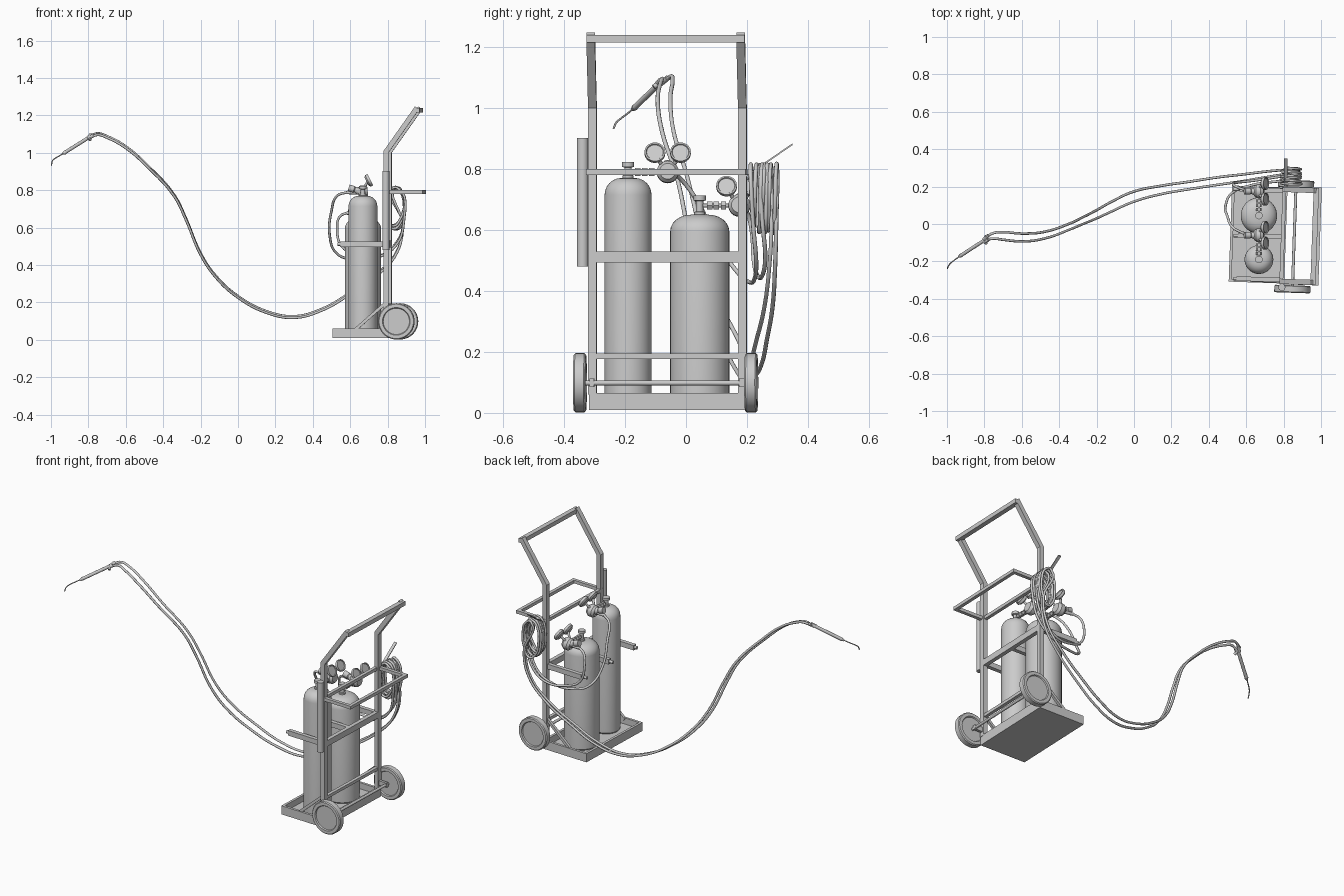
import bpy, bmesh, math
from mathutils import Vector, Matrix

if "Cube" in bpy.data.objects:
    bpy.data.objects.remove(bpy.data.objects["Cube"])

# slight turn of the whole trolley about its uprights
PIVOT = Matrix.Translation((0.8, -0.06, 0))
TURN = PIVOT @ Matrix.Rotation(math.radians(-2), 4, 'Z') @ PIVOT.inverted()


def make(name, bm, smooth=False, turn=False):
    bmesh.ops.recalc_face_normals(bm, faces=bm.faces)
    if turn:
        bm.transform(TURN)
    me = bpy.data.meshes.new(name)
    bm.to_mesh(me)
    bm.free()
    ob = bpy.data.objects.new(name, me)
    bpy.context.collection.objects.link(ob)
    if smooth:
        bpy.ops.object.select_all(action='DESELECT')
        ob.select_set(True)
        bpy.context.view_layer.objects.active = ob
        bpy.ops.object.shade_smooth_by_angle(angle=math.radians(35))
    return ob


def box(name, x0, x1, y0, y1, z0, z1):
    bm = bmesh.new()
    bmesh.ops.create_cube(bm, size=1, matrix=Matrix.Translation(((x0 + x1) / 2, (y0 + y1) / 2, (z0 + z1) / 2))
                          @ Matrix.Diagonal((x1 - x0, y1 - y0, z1 - z0, 1)))
    return make(name, bm, turn=True)


def lathe(name, profile, origin, axis=(0, 0, 1), n=32, turn=False):
    """Revolve (radius, height) points round an axis through origin."""
    bm = bmesh.new()
    vs = [bm.verts.new((r, 0, h)) for r, h in profile]
    es = [bm.edges.new(p) for p in zip(vs, vs[1:])]
    bmesh.ops.spin(bm, geom=vs + es, cent=(0, 0, 0), axis=(0, 0, 1), angle=2 * math.pi, steps=n)
    bmesh.ops.remove_doubles(bm, verts=bm.verts, dist=1e-5)
    q = Vector(axis).to_track_quat('Z', 'Y').to_matrix().to_4x4()
    bm.transform(Matrix.Translation(origin) @ q)
    return make(name, bm, True, turn)


def rod(name, a, b, r, n=16, turn=False, r2=None):
    d = Vector(b) - Vector(a)
    return lathe(name, [(0, 0), (r, 0), (r2 or r, d.length), (0, d.length)], a, d, n, turn)


def sweep_xz(name, pts, w, y0, y1):
    """Rectangular bar following points in the xz plane."""
    pts = [Vector((x, 0, z)) for x, z in pts]
    bm, rings = bmesh.new(), []
    for i, p in enumerate(pts):
        d1 = (pts[max(i, 1)] - pts[max(i, 1) - 1]).normalized()
        j = min(i, len(pts) - 2)
        d = (d1 + (pts[j + 1] - pts[j]).normalized()).normalized()
        nrm = Vector((d.z, 0, -d.x)) * w / 2 / d.dot(d1)
        rings.append([bm.verts.new((p.x + s * nrm.x, y, p.z + s * nrm.z))
                      for s, y in ((-1, y0), (1, y0), (1, y1), (-1, y1))])
    for a, b in zip(rings, rings[1:]):
        for k in range(4):
            bm.faces.new((a[k], a[(k + 1) % 4], b[(k + 1) % 4], b[k]))
    bm.faces.new(rings[0])
    bm.faces.new(rings[-1])
    return make(name, bm, turn=True)


def hose(name, pts, r=0.007):
    cu = bpy.data.curves.new(name, 'CURVE')
    cu.dimensions = '3D'
    cu.bevel_depth, cu.bevel_resolution, cu.resolution_u = r, 2, 6
    cu.use_fill_caps = True
    sp = cu.splines.new('BEZIER')
    sp.bezier_points.add(len(pts) - 1)
    for bp, p in zip(sp.bezier_points, pts):
        bp.co = p
        bp.handle_left_type = bp.handle_right_type = 'AUTO'
    ob = bpy.data.objects.new(name, cu)
    bpy.context.collection.objects.link(ob)
    bpy.ops.object.select_all(action='DESELECT')
    ob.select_set(True)
    bpy.context.view_layer.objects.active = ob
    bpy.ops.object.convert(target='MESH')


# base tray with rim
X0, X1, Y0, Y1 = 0.515, 0.812, -0.318, 0.196
box("base_plate", X0, X1, Y0, Y1, 0.01, 0.025)
box("tray_rim_front", X0, X0 + 0.015, Y0, Y1, 0.025, 0.062)
box("tray_rim_back", X1 - 0.015, X1, Y0, Y1, 0.025, 0.066)
box("tray_rim_left", X0 + 0.015, X1 - 0.015, Y0, Y0 + 0.015, 0.025, 0.062)
box("tray_rim_right", X0 + 0.015, X1 - 0.015, Y1 - 0.015, Y1, 0.025, 0.062)

# uprights with raked handle, braces, wheels
for side, y, wy in (("left", -0.307, -0.346), ("right", 0.185, 0.216)):
    sweep_xz("upright_" + side, [(0.80, 0.06), (0.80, 1.005), (0.966, 1.24)], 0.027, y - 0.014, y + 0.014)
    sweep_xz("brace_" + side, [(0.63, 0.05), (0.795, 0.195)], 0.016, y - 0.008, y + 0.008)
    R, h = 0.097, 0.02
    lathe("wheel_" + side, [(0, -h + 0.006), (0.07, -h + 0.006), (0.074, -h), (R - 0.005, -h), (R, -h + 0.005),
                            (R, h - 0.005), (R - 0.005, h), (0.074, h), (0.07, h - 0.006), (0, h - 0.006)],
          (0.857, wy, 0.099), (0, 1, 0), 40, True)
    box("axle_bracket_" + side, 0.80, 0.866, y - 0.008, y + 0.008, 0.085, 0.112)
rod("axle", (0.857, -0.345, 0.098), (0.857, 0.215, 0.098), 0.008, turn=True)
box("handle_bar", 0.952, 0.980, -0.321, 0.199, 1.215, 1.240)
box("lower_crossbar", 0.79, 0.81, -0.30, 0.18, 0.176, 0.194)
box("middle_crossbar", 0.788, 0.812, -0.30, 0.18, 0.494, 0.530)

# rectangular rear shelf frame
for name, a, b in (("inner", 0.786, 0.806), ("outer", 0.975, 0.995)):
    box("shelf_bar_" + name, a, b, -0.322, 0.202, 0.781, 0.800)
for name, y in (("left", -0.312), ("right", 0.192)):
    box("shelf_bar_" + name, 0.80, 0.98, y - 0.01, y + 0.01, 0.781, 0.800)

# cylinder retaining arms with bolt ends
for i, y in enumerate((-0.30, -0.07, 0.178)):
    box(f"retaining_arm_{i}", 0.555, 0.80, y - 0.012, y + 0.012, 0.497, 0.527)
    rod(f"arm_bolt_{i}", (0.532, y + 0.008, 0.512), (0.56, y + 0.008, 0.512), 0.009, 12)

# filler rod tube on the left upright
rod("filler_rod_tube", (0.80, -0.339, 0.48), (0.80, -0.339, 0.902), 0.019, 24, True)


# gas bottle with its valve and regulator
def bottle(tag, y, r, shoulder, ry, rz):
    x, zt = 0.668, shoulder + 0.036
    prof = [(0, 0.025), (r - 0.006, 0.025), (r, 0.033), (r, shoulder - 0.02)]
    for k in range(1, 6):
        t = math.radians(15 * k)
        prof.append((r * (0.3 + 0.7 * math.cos(t)), shoulder - 0.02 + 0.055 * math.sin(t)))
    prof += [(0.02, zt), (0, zt)]
    lathe("gas_bottle_" + tag, prof, (x, y, 0), n=40)
    top = rz + 0.015
    lathe("valve_" + tag, [(0, zt - 0.01), (0.018, zt - 0.01), (0.018, zt + 0.008), (0.012, zt + 0.01), (0.012, top),
                           (0.02, top + 0.002), (0.02, top + 0.018), (0, top + 0.018)], (x, y, 0), n=16)
    rod("valve_outlet_" + tag, (x, y, rz), (x, ry, rz), 0.006)
    for k, f in enumerate((0.25, 0.42, 0.6)):
        c = y + (ry - y) * f
        rod(f"outlet_nut_{tag}_{k}", (x, c - 0.009, rz), (x, c + 0.009, rz), 0.015, 6)
    lathe("regulator_" + tag, [(0, -0.025), (0.026, -0.025), (0.036, -0.012), (0.036, 0.012), (0.026, 0.026), (0, 0.026)],
          (x, ry, rz), (1, 0, 0.1), 24)
    lathe("pressure_knob_" + tag, [(0, 0.02), (0.022, 0.02), (0.014, 0.045), (0.018, 0.05), (0.018, 0.08), (0, 0.08)],
          (x, ry, rz), (-1, 0, 0.3), 16)
    for k, s in enumerate((-1, 1)):
        g = (x + 0.03, ry + s * 0.042, rz + 0.062)
        rod(f"gauge_stem_{tag}_{k}", (x, ry + s * 0.015, rz + 0.015), g, 0.007, 12)
        lathe(f"gauge_{tag}_{k}", [(0, -0.012), (0.024, -0.012), (0.034, -0.004), (0.034, 0.01), (0.029, 0.01),
                                   (0.027, 0.006), (0, 0.006)], g, (1, 0, 0.5), 28)
    rod("hose_fitting_" + tag, (x - 0.01, ry, rz - 0.005), (x - 0.085, ry + 0.01, rz - 0.002), 0.009, 12)


bottle("tall", -0.19, 0.077, 0.735, -0.06, 0.79)
bottle("short", 0.045, 0.097, 0.615, 0.175, 0.68)

# hose hook on the right upright
hook = sweep_xz("hose_hook", [(0.0, 0.0), (0.155, 0.0)], 0.006, -0.009, 0.009)
hook.data.transform(TURN.inverted())
hook.data.transform(Matrix.Translation((0.812, 0.195, 0.775)) @ Matrix.Rotation(math.pi / 2, 4, 'Z'))
for v in hook.data.vertices:
    t = (v.co.y - 0.195) / 0.155
    v.co.z += 0.11 * max(t - 0.1, 0) ** 1.2 * 1.1


# twin hoses: regulator -> coil -> torch
def coil(y0, y1, turns, off):
    pts = []
    for k in range(turns * 8 + 1):
        a = math.pi / 2 + off + k * math.pi / 4
        rz = 0.095 + 0.018 * math.sin(k * 0.7 + off)
        pts.append((0.84 + 0.05 * math.cos(a), y0 + (y1 - y0) * k / (turns * 8),
                    0.815 - rz + rz * math.sin(a)))
    return pts


# shared hose run: x, y centre, z, half spacing in y
RUN = [(0.88, 0.288, 0.62, 0.008), (0.85, 0.282, 0.47, 0.01), (0.74, 0.27, 0.345, 0.014), (0.58, 0.247, 0.235, 0.018),
       (0.45, 0.23, 0.162, 0.02), (0.3, 0.207, 0.122, 0.02), (0.15, 0.183, 0.15, 0.022), (0, 0.147, 0.23, 0.027),
       (-0.12, 0.093, 0.34, 0.026), (-0.2, 0.052, 0.46, 0.022), (-0.28, 0.015, 0.65, 0.018),
       (-0.34, -0.012, 0.77, 0.016), (-0.48, -0.06, 0.925, 0.018), (-0.6, -0.072, 1.03, 0.021),
       (-0.7, -0.064, 1.085, 0.02), (-0.75, -0.063, 1.1, 0.015), (-0.79, -0.076, 1.085, 0.008)]
FEED_A = [(0.585, -0.05, 0.79), (0.53, -0.02, 0.77), (0.5, 0.04, 0.69), (0.49, 0.10, 0.56), (0.53, 0.17, 0.46),
          (0.62, 0.205, 0.43), (0.74, 0.225, 0.44), (0.84, 0.23, 0.5), (0.885, 0.22, 0.62)]
FEED_B = [(0.585, 0.185, 0.68), (0.545, 0.20, 0.66), (0.53, 0.215, 0.6), (0.555, 0.222, 0.5), (0.64, 0.232, 0.455),
          (0.76, 0.25, 0.45), (0.84, 0.26, 0.51), (0.885, 0.25, 0.63)]
for tag, feed, s, ys in (("fuel", FEED_A, -1, (0.212, 0.268)), ("oxygen", FEED_B, 1, (0.24, 0.298))):
    hose("hose_" + tag, feed + coil(*ys, 3, 0.2 * s)
         + [(x, y + s * w, z + 0.004 * s) for x, y, z, w in RUN])

# torch
A, B = Vector((-0.785, -0.077, 1.09)), Vector((-0.925, -0.168, 1.002))
D = B - A
for s in (-1, 1):
    o = Vector((0, 0.012 * s, 0.004 * s))
    rod(f"torch_inlet_{s}", A - D * 0.05 + o, A + D * 0.14 + o * 0.6, 0.009, 12)
    rod(f"torch_tap_{s}", A + D * 0.08, A + D * 0.08 + Vector((0.006, 0.022 * s, 0.014 * s)), 0.008, 12)
rod("torch_handle", A + D * 0.1, B, 0.0095, 16)
rod("torch_collar", B, B + D * 0.08, 0.011, 12, r2=0.006)
hose("torch_tip", [B, (-0.96, -0.193, 0.981), (-0.984, -0.213, 0.966), (-0.994, -0.228, 0.953), (-0.997, -0.238, 0.932)], 0.0032)
